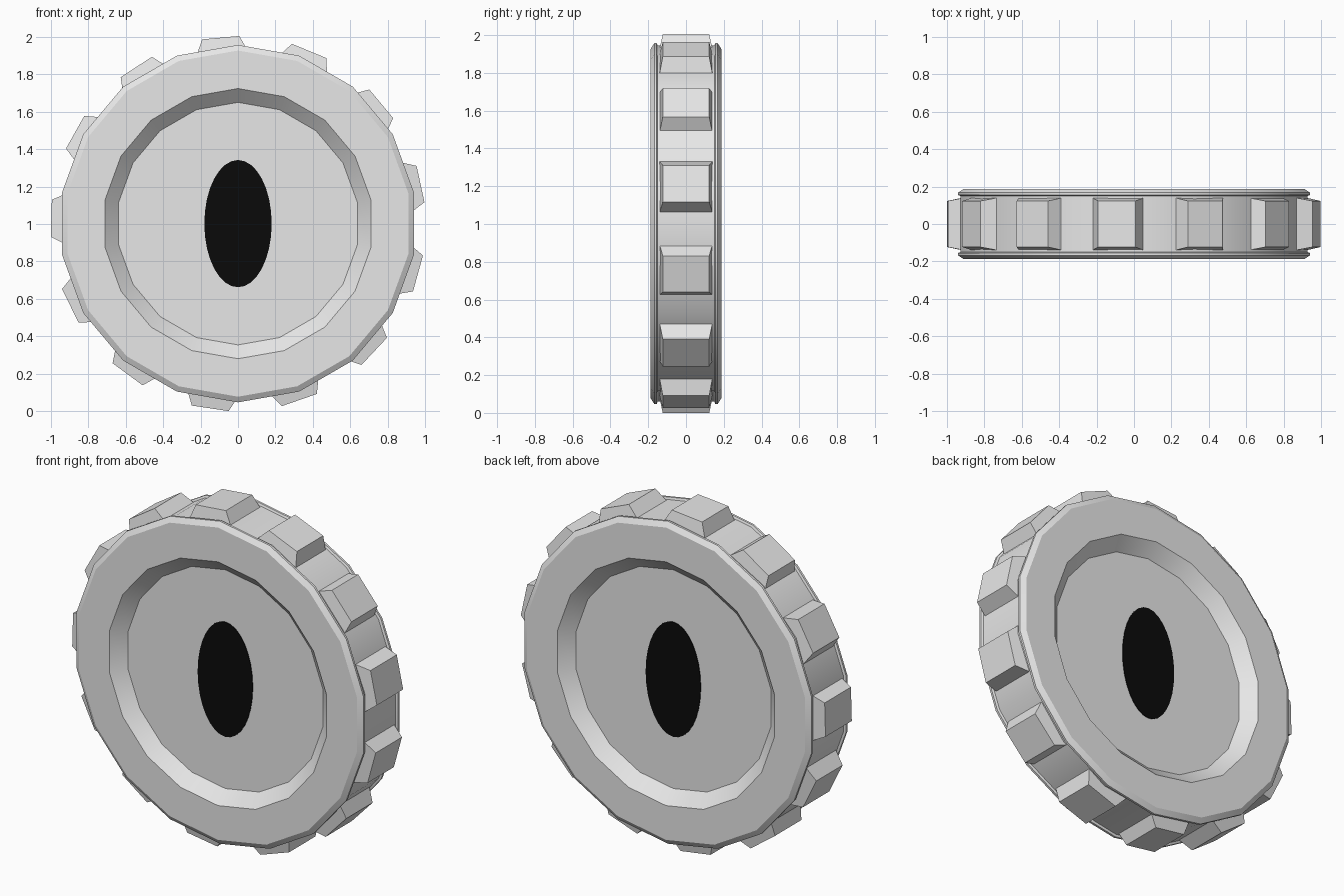
import bpy, bmesh, math
from mathutils import Matrix

if "Cube" in bpy.data.objects:
    bpy.data.objects.remove(bpy.data.objects["Cube"])

CZ = 1.002  # height of the coin centre


def material(name, v):
    m = bpy.data.materials.new(name)
    m.diffuse_color = (v, v, v, 1)
    m.use_nodes = True
    m.node_tree.nodes["Principled BSDF"].inputs["Base Color"].default_value = m.diffuse_color
    return m


grey = material("light grey", 0.8)
black = material("black", 0.003)


def finish(name, bm, mat, smooth=False):
    bmesh.ops.recalc_face_normals(bm, faces=bm.faces[:])
    me = bpy.data.meshes.new(name)
    bm.to_mesh(me)
    bm.free()
    me.materials.append(mat)
    ob = bpy.data.objects.new(name, me)
    bpy.context.collection.objects.link(ob)
    ob.location.z = CZ
    if smooth:
        bpy.ops.object.select_all(action='DESELECT')
        ob.select_set(True)
        bpy.context.view_layer.objects.active = ob
        bpy.ops.object.shade_smooth_by_angle(angle=math.radians(28))
    return ob


def lathe(bm, profile, sides):
    """Turn (radius, y) points around the y axis and cap both ends."""
    rings = []
    for r, y in profile:
        rings.append([bm.verts.new((r * math.sin(2 * math.pi * i / sides), y,
                                    r * math.cos(2 * math.pi * i / sides)))
                      for i in range(sides)])
    for a, b in zip(rings, rings[1:]):
        for i in range(sides):
            j = (i + 1) % sides
            bm.faces.new((a[i], a[j], b[j], b[i]))
    bm.faces.new(rings[0])
    bm.faces.new(rings[-1])


# Coin body: sunken panel, sloped ring, flat border, bevel, slightly recessed rim
half = [(0.648, 0.117), (0.722, 0.187), (0.925, 0.187), (0.955, 0.168),
        (0.955, 0.155), (0.942, 0.15)]
bm = bmesh.new()
lathe(bm, [(r, -y) for r, y in half] + half[::-1], 18)
finish("coin_body", bm, grey, smooth=True)

# Thirteen tapered blocks around the rim
bm = bmesh.new()
for k in range(13):
    made = bmesh.ops.create_cube(bm, size=2)["verts"]
    for v in made:
        top = v.co.z > 0
        v.co.x *= 0.0995 if top else 0.145
        v.co.y *= 0.123 if top else 0.143
        v.co.z = 0.998 if top else 0.90
    turn = Matrix.Rotation(math.radians(-5.3 + k * 360 / 13), 4, 'Y')
    bmesh.ops.transform(bm, matrix=turn, verts=made)
finish("rim_blocks", bm, grey)

# Plain oval plate at the centre of each panel, in place of any lettering
for side, label in ((-1, "front"), (1, "back")):
    bm = bmesh.new()
    lathe(bm, [(1, side * 0.115), (1, side * 0.121)], 32)
    for v in bm.verts:
        v.co.x *= 0.18
        v.co.z *= 0.34
    finish(label + "_oval_plate", bm, black)
